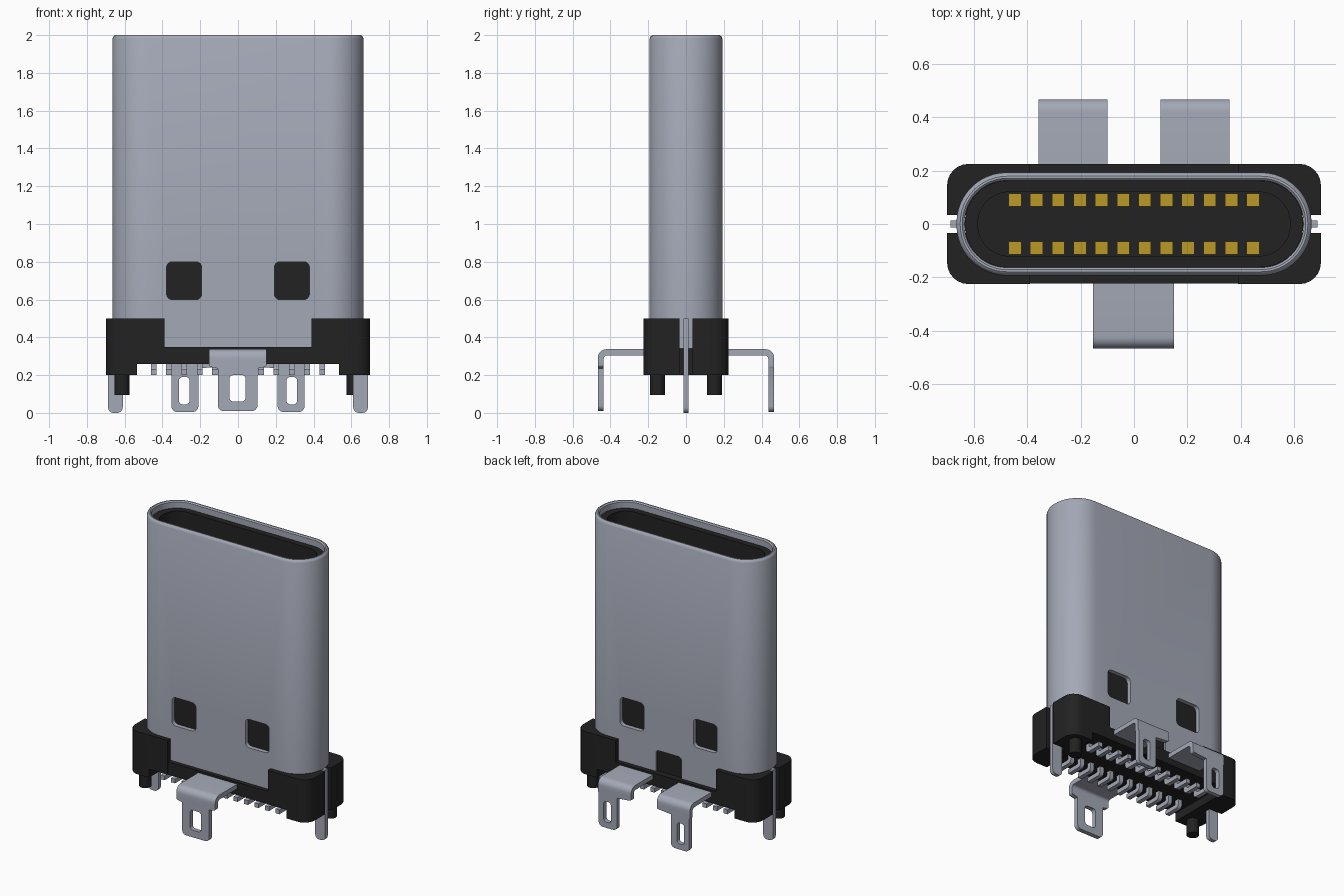
import bpy, bmesh, math
from mathutils import Vector

if "Cube" in bpy.data.objects:
    bpy.data.objects.remove(bpy.data.objects["Cube"], do_unlink=True)


def material(name, rgb, rough=0.5):
    m = bpy.data.materials.new(name)
    m.use_nodes = True
    col = (*rgb, 1.0)
    m.diffuse_color = col
    bsdf = m.node_tree.nodes["Principled BSDF"]
    bsdf.inputs["Base Color"].default_value = col
    bsdf.inputs["Roughness"].default_value = rough
    return m


STEEL = material("steel grey", (0.37, 0.395, 0.47))
BLACK = material("black plastic", (0.016, 0.016, 0.016))
GOLD = material("gold", (0.50, 0.32, 0.02))


def finish(name, bm, mat):
    bmesh.ops.recalc_face_normals(bm, faces=bm.faces)
    me = bpy.data.meshes.new(name)
    bm.to_mesh(me)
    bm.free()
    me.materials.append(mat)
    ob = bpy.data.objects.new(name, me)
    bpy.context.collection.objects.link(ob)
    smooth(ob)
    return ob


def smooth(ob):
    bpy.ops.object.select_all(action='DESELECT')
    ob.select_set(True)
    bpy.context.view_layer.objects.active = ob
    bpy.ops.object.shade_smooth_by_angle(angle=math.radians(35))


def fillet(pts, n=6):
    """Outline from (u, v, radius) corners."""
    out = []
    for i, (u, v, r) in enumerate(pts):
        p = Vector((u, v))
        if r == 0:
            out.append(p)
            continue
        a = (Vector(pts[i - 1][:2]) - p).normalized()
        b = (Vector(pts[(i + 1) % len(pts)][:2]) - p).normalized()
        half = a.angle(b) / 2
        c = p + (a + b).normalized() * (r / math.sin(half))
        s = p + a * (r / math.tan(half)) - c
        e = p + b * (r / math.tan(half)) - c
        turn = math.pi - 2 * half
        for k in range(n + 1):
            t = k / n
            out.append(c + (s * math.sin((1 - t) * turn) + e * math.sin(t * turn)) / math.sin(turn))
    return out


def rect(u0, u1, v0, v1, r=0.0, n=6):
    return fillet([(u0, v0, r), (u1, v0, r), (u1, v1, r), (u0, v1, r)], n)


def prism(name, loops, a, b, axis, mat):
    """Extrude an outline (with optional hole loops) along an axis."""
    place = {'x': lambda p, w: (w, p[0], p[1]),
             'y': lambda p, w: (p[0], w, p[1]),
             'z': lambda p, w: (p[0], p[1], w)}[axis]
    bm = bmesh.new()
    edges = []
    for loop in loops:
        vs = [bm.verts.new(place(p, a)) for p in loop]
        if len(loops) == 1:
            bm.faces.new(vs)
        else:
            edges += [bm.edges.new((vs[i - 1], vs[i])) for i in range(len(vs))]
    if edges:
        bmesh.ops.triangle_fill(bm, edges=edges, use_beauty=True)
    res = bmesh.ops.extrude_face_region(bm, geom=bm.faces[:], use_keep_orig=True)
    moved = [g for g in res["geom"] if isinstance(g, bmesh.types.BMVert)]
    bmesh.ops.translate(bm, verts=moved, vec=place((0, 0), b - a))
    return finish(name, bm, mat)


def loft(name, rings, mat, closed=False):
    """Skin stadium rings given as (half_x, half_y, z)."""
    bm = bmesh.new()
    rows = []
    for hx, hy, z in rings:
        pts = rect(-hx, hx, -hy, hy, hy * 0.98, 12)
        rows.append([bm.verts.new((p[0], p[1], z)) for p in pts])
    pairs = list(zip(rows, rows[1:]))
    if closed:
        pairs.append((rows[-1], rows[0]))
    else:
        bm.faces.new(rows[0])
        bm.faces.new(rows[-1])
    for r0, r1 in pairs:
        for i in range(len(r0)):
            bm.faces.new((r0[i - 1], r0[i], r1[i], r1[i - 1]))
    return finish(name, bm, mat)


def cut(target, cutter):
    mod = target.modifiers.new("cut", 'BOOLEAN')
    mod.operation = 'DIFFERENCE'
    mod.solver = 'EXACT'
    mod.object = cutter
    bpy.context.view_layer.objects.active = target
    bpy.ops.object.modifier_apply(modifier="cut")
    bpy.data.objects.remove(cutter, do_unlink=True)


# Metal shell: hollow stadium tube with a rounded rim
HX, HY = 0.665, 0.193
profile = [(0, 0.34), (0, 1.98), (0.006, 1.994), (0.014, 2.0), (0.022, 2.0), (0.03, 1.992), (0.03, 0.34)]
shell = loft("shell", [(HX - d, HY - d, z) for d, z in profile], STEEL, closed=True)

# Latch windows through both broad walls, and the notch between the rear tabs
for s in (-1, 1):
    cut(shell, prism("window_cutter", [rect(s * 0.285 - 0.093, s * 0.285 + 0.093, 0.6, 0.8, 0.03)],
                     -0.4, 0.4, 'y', BLACK))
cut(shell, prism("notch_cutter", [rect(-0.1, 0.1, 0.2, 0.5, 0.025)], 0.1, 0.4, 'y', BLACK))
smooth(shell)

# Plastic insert with the mating cavity
IX, IY = HX - 0.031, HY - 0.031
loft("insert", [(IX, IY, 0.34), (IX, IY, 1.95), (0.585, 0.12, 1.95), (0.585, 0.12, 1.05)], BLACK)

# Contacts in the cavity and their solder tails
for i in range(12):
    x = (i - 5.5) * 0.0811
    for s, side in ((-1, "front"), (1, "rear")):
        y0, y1 = sorted((s * 0.065, s * 0.115))
        prism(f"{side}_contact_{i}", [rect(x - 0.024, x + 0.024, y0, y1)], 1.04, 1.65, 'z', GOLD)
        tail = [(s * 0.075, 0.28, 0), (s * 0.075, 0.2, 0.025), (s * 0.2, 0.2, 0),
                (s * 0.2, 0.23, 0), (s * 0.105, 0.23, 0.01), (s * 0.105, 0.28, 0)]
        prism(f"{side}_tail_{i}", [fillet(tail, 4)], x - 0.015, x + 0.015, 'x', STEEL)

# Plastic base: middle strip and two slotted end blocks
prism("base_strip", [rect(-0.4, 0.4, -0.223, 0.225)], 0.26, 0.35, 'z', BLACK)
prism("rear_key", [rect(-0.098, 0.098, 0.1, 0.18)], 0.3, 0.5, 'z', BLACK)


def end_outline(s, inner):
    pts = [(inner, -0.225, 0), (0.7, -0.225, 0.08), (0.7, -0.034, 0), (0.6, -0.034, 0),
           (0.6, 0.034, 0), (0.7, 0.034, 0), (0.7, 0.225, 0.08), (inner, 0.225, 0)]
    return fillet([(s * u, v, r) for u, v, r in pts])


for s, side in ((-1, "right"), (1, "left")):
    prism(f"{side}_end_block", [end_outline(s, 0.39)], 0.26, 0.5, 'z', BLACK)
    prism(f"{side}_end_foot", [end_outline(s, 0.535)], 0.2, 0.262, 'z', BLACK)

    # Locating peg, on opposite corners
    peg = [(s * 0.615 + 0.04 * math.cos(t * math.pi / 12), s * 0.15 + 0.04 * math.sin(t * math.pi / 12))
           for t in range(24)]
    prism(f"{side}_peg", [peg], 0.095, 0.22, 'z', BLACK)

    # Flat mounting pin in the end slot
    pin = [(s * 0.61, 0.0, 0.03), (s * 0.688, 0.0, 0.03), (s * 0.688, 0.5, 0), (s * 0.61, 0.5, 0)]
    prism(f"{side}_pin", [fillet(pin)], -0.014, 0.014, 'y', STEEL)


# Bent solder tabs with a slotted leg
def tab(name, s, wide, leg, slot, bottom):
    a, b = wide
    c, d = leg
    bend = [(s * 0.17, 0.305, 0), (s * 0.436, 0.305, 0.02), (s * 0.436, 0.27, 0),
            (s * 0.467, 0.27, 0), (s * 0.467, 0.337, 0.05), (s * 0.17, 0.337, 0)]
    bend[4] = (s * 0.467, 0.337, 0.045)
    prism(name + "_bend", [fillet(bend)], a, b, 'x', STEEL)
    outline = [(a, 0.272, 0), (a, 0.245, 0.012), (c, 0.235, 0), (c, bottom, 0.03),
               (d, bottom, 0.03), (d, 0.235, 0), (b, 0.245, 0.012), (b, 0.272, 0)]
    y0, y1 = sorted((s * 0.436, s * 0.467))
    prism(name + "_leg", [fillet(outline), rect(*slot, 0.02)], y0, y1, 'y', STEEL)


tab("front_tab", -1, (-0.153, 0.15), (-0.107, 0.103), (-0.045, 0.04, 0.06, 0.2), 0.01)
tab("rear_right_tab", 1, (-0.357, -0.1), (-0.352, -0.21), (-0.313, -0.257, 0.045, 0.19), 0.005)
tab("rear_left_tab", 1, (0.1, 0.357), (0.21, 0.352), (0.257, 0.313, 0.045, 0.19), 0.005)
